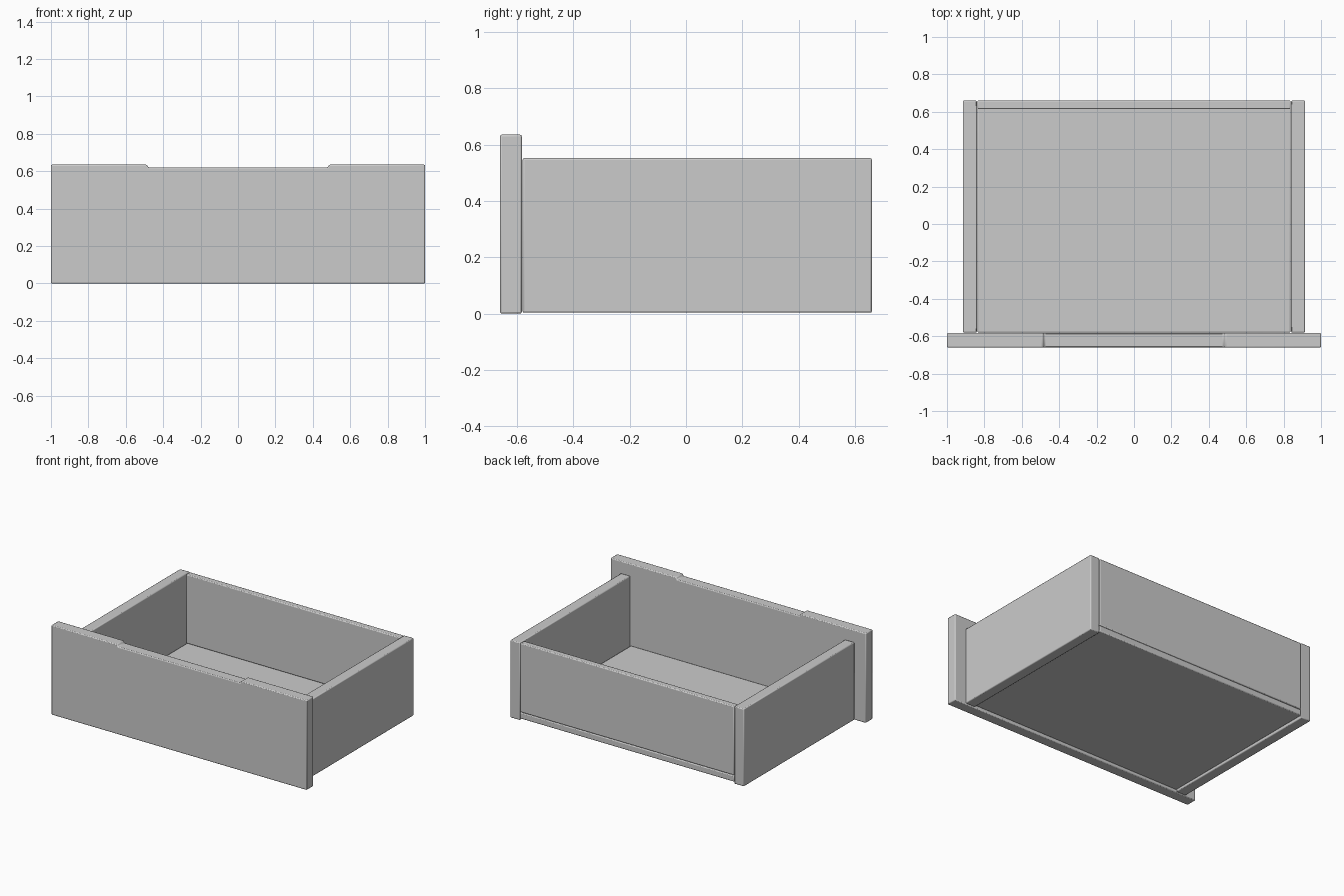
import bpy, bmesh
from math import radians

if "Cube" in bpy.data.objects:
    bpy.data.objects.remove(bpy.data.objects["Cube"])


def panel(name, profile, y0, y1, bevel=0.006):
    """Extrude an (x, z) outline from y0 to y1 and soften its edges."""
    bm = bmesh.new()
    face = bm.faces.new([bm.verts.new((x, y0, z)) for x, z in profile])
    ext = bmesh.ops.extrude_face_region(bm, geom=[face])
    moved = [v for v in ext["geom"] if isinstance(v, bmesh.types.BMVert)]
    bmesh.ops.translate(bm, verts=moved, vec=(0, y1 - y0, 0))
    bmesh.ops.recalc_face_normals(bm, faces=bm.faces)
    mesh = bpy.data.meshes.new(name)
    bm.to_mesh(mesh)
    bm.free()
    obj = bpy.data.objects.new(name, mesh)
    bpy.context.collection.objects.link(obj)
    mod = obj.modifiers.new("soft_edges", "BEVEL")
    mod.width = bevel
    mod.segments = 2
    mod.limit_method = "ANGLE"
    mod.angle_limit = radians(30)
    bpy.ops.object.select_all(action="DESELECT")
    obj.select_set(True)
    bpy.context.view_layer.objects.active = obj
    bpy.ops.object.shade_smooth_by_angle(angle=radians(40))
    return obj


def rect(x0, x1, z0, z1):
    return [(x0, z0), (x1, z0), (x1, z1), (x0, z1)]


# Front panel with a shallow finger notch along the top
half = [(1.0, 0.0), (1.0, 0.635), (0.488, 0.635), (0.478, 0.62)]
front = half + [(-x, z) for x, z in reversed(half)]
panel("drawer_front", front, -0.66, -0.583)

# Side walls
for side, label in ((-1, "left"), (1, "right")):
    xs = sorted((side * 0.84, side * 0.915))
    panel(label + "_side", rect(xs[0], xs[1], 0.003, 0.552), -0.58, 0.66)

# Back wall standing on the bottom board
panel("drawer_back", rect(-0.838, 0.838, 0.062, 0.55), 0.615, 0.66)

# Bottom board, raised slightly above the lower edge of the sides
panel("drawer_bottom", rect(-0.838, 0.838, 0.016, 0.06), -0.58, 0.66)
